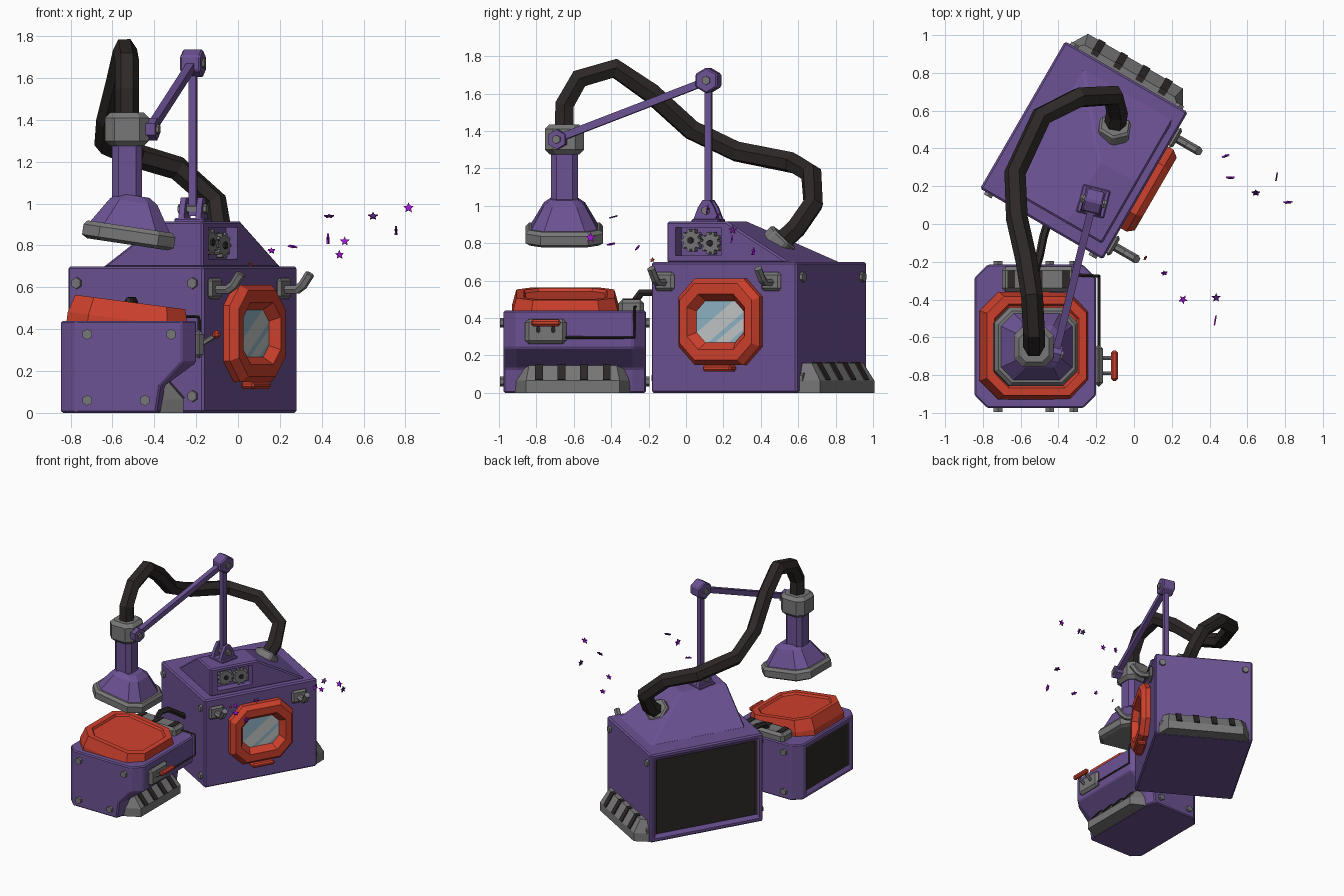
import bpy, bmesh, math
from mathutils import Matrix, Vector

if "Cube" in bpy.data.objects:
    bpy.data.objects.remove(bpy.data.objects["Cube"])

T, I = Matrix.Translation, Matrix.Identity(4)


def R(deg, axis):
    return Matrix.Rotation(math.radians(deg), 4, axis)


def mat(name, *rgb):
    m = bpy.data.materials.new(name)
    m.diffuse_color = (*rgb, 1)
    m.use_nodes = True
    m.node_tree.nodes["Principled BSDF"].inputs["Base Color"].default_value = m.diffuse_color
    return m


PURPLE = mat("purple paint", .15, .085, .295)
RED = mat("red enamel", .62, .052, .026)
GREY = mat("grey metal", .19, .185, .19)
BLACK = mat("black rubber", .026, .021, .020)
GLASS = mat("blue glass", .28, .46, .57)
SHINE = mat("pale glass stripe", .55, .57, .57)
VIOLET = mat("violet spark", .36, .008, .68)
PLUM = mat("plum spark", .10, .012, .19)


def finish(name, bm, mats, mtx=I, bevel=0):
    bmesh.ops.recalc_face_normals(bm, faces=bm.faces)
    bm.transform(mtx)
    me = bpy.data.meshes.new(name)
    bm.to_mesh(me)
    bm.free()
    for m in (mats if isinstance(mats, tuple) else (mats,)):
        me.materials.append(m)
    ob = bpy.data.objects.new(name, me)
    bpy.context.collection.objects.link(ob)
    if bevel:
        b = ob.modifiers.new("edge", 'BEVEL')
        b.width, b.segments, b.limit_method = bevel, 1, 'ANGLE'
    return ob


def loft_bm(rings):
    bm = bmesh.new()
    vs = [[bm.verts.new(p) for p in r] for r in rings]
    for a, b in zip(vs, vs[1:]):
        for i in range(len(a)):
            j = (i + 1) % len(a)
            bm.faces.new((a[i], a[j], b[j], b[i]))
    bm.faces.new(vs[0])
    bm.faces.new(vs[-1])
    return bm


def loft(name, rings, m, mtx=I, bevel=0):
    return finish(name, loft_bm(rings), m, mtx, bevel)


def octo(hx, hy, c, z):
    q = [(hx, hy - c), (hx - c, hy)]
    return [(x, y, z) for x, y in q + [(-x, y) for x, y in q[::-1]]
            + [(-x, -y) for x, y in q] + [(x, -y) for x, y in q[::-1]]]


def rect(x0, x1, y0, y1, z):
    return [(x0, y0, z), (x1, y0, z), (x1, y1, z), (x0, y1, z)]


def box(name, x0, x1, y0, y1, z0, z1, m, mtx=I, bevel=0):
    return loft(name, [rect(x0, x1, y0, y1, z0), rect(x0, x1, y0, y1, z1)], m, mtx, bevel)


def rod(name, p, q, r, n, m, mtx=I, bevel=0):
    p, q = Vector(p), Vector(q)
    d = q - p
    ring = [(r * math.cos((i + .5) * math.tau / n), r * math.sin((i + .5) * math.tau / n)) for i in range(n)]
    return loft(name, [[(x, y, z) for x, y in ring] for z in (0, d.length)], m,
                mtx @ T(p) @ d.to_track_quat('Z', 'Y').to_matrix().to_4x4(), bevel)


def tube(name, pts, r, m, mtx=I, res=1):
    cu = bpy.data.curves.new(name, 'CURVE')
    cu.dimensions, cu.bevel_depth, cu.bevel_resolution, cu.use_fill_caps = '3D', r, res, True
    s = cu.splines.new('POLY')
    s.points.add(len(pts) - 1)
    for sp, p in zip(s.points, pts):
        sp.co = (*(mtx @ Vector(p)), 1)
        sp.radius = 1
    src = bpy.data.objects.new(name + "_path", cu)
    bpy.context.collection.objects.link(src)
    me = bpy.data.meshes.new_from_object(src.evaluated_get(bpy.context.evaluated_depsgraph_get()))
    bpy.data.objects.remove(src)
    me.materials.clear()
    me.materials.append(m)
    me.polygons.foreach_set("use_smooth", [False] * len(me.polygons))
    ob = bpy.data.objects.new(name, me)
    bpy.context.collection.objects.link(ob)
    return ob


def side_panel(bm, border, depth):
    """Recess the big face that looks to -x and colour it with the second material."""
    bm.normal_update()
    bmesh.ops.recalc_face_normals(bm, faces=bm.faces)
    f = max((f for f in bm.faces if f.normal.x < -.95), key=lambda f: f.calc_area())
    bmesh.ops.inset_region(bm, faces=[f], thickness=border)
    bmesh.ops.inset_region(bm, faces=[f], thickness=.008, depth=-depth)
    f.material_index = 1


def vent(name, w, d, h, mtx):
    """Wedge-shaped skirt with four dark slots in its slope."""
    base = lambda z: [(-w, 0, z), (w, 0, z), (w - .06, d, z), (-w + .06, d, z)]
    top = [(-w + .03, 0, h), (w - .03, 0, h), (w - .075, d * .4, h), (-w + .075, d * .4, h)]
    loft(name, [base(0), base(.065), top], GREY, mtx)
    for i in range(4):
        x = (i - 1.5) * w * .39
        sl = [(d * 1.0, .068), (d * .4, h + .002), (d * .1, h + .002), (d * .1, h - .02), (d * .9, .066)]
        sl = [(y + .006, z + (.004 if k < 3 else 0)) for k, (y, z) in enumerate(sl)]
        loft(name + "_slot", [[(x + s, y, z) for y, z in sl] for s in (-.021, .021)], BLACK, mtx)


# ---- large cabinet, turned about z ----
B = T((-.265, .39, 0)) @ R(-30, 'Z')
bm = loft_bm([rect(-.375, .375, -.45, .45, z) for z in (0, .70)])
side_panel(bm, .055, .02)
finish("large_cabinet", bm, (PURPLE, BLACK), B, .022)

hood = loft("cabinet_hood", [rect(-.225, .33, -.38, .38, .695), rect(.10, .33, -.38, -.01, .915)], PURPLE, B, .01)
cutter = box("gear_window_cutter", .265, .45, -.325, -.045, .735, .885, PURPLE, B)
cutter.hide_render = True
cutter.hide_set(True)
cut = hood.modifiers.new("gear window", 'BOOLEAN')
cut.operation, cut.object, cut.solver = 'DIFFERENCE', cutter, 'EXACT'

# gears inside the hood window
for y, z, r in ((-.245, .815, .062), (-.125, .80, .062)):
    ring = [(y + rr * math.cos(a), z + rr * math.sin(a)) for i in range(10) for a0 in [i * math.tau / 10]
            for rr, a in ((r, a0 - .12), (r, a0 + .12), (r * .76, a0 + .2), (r * .76, a0 + .43))]
    loft("gear", [[(x, a, b) for a, b in ring] for x in (.275, .305)], GREY, B)
    rod("gear_axle", (.265, y, z), (.315, y, z), .018, 6, BLACK, B)

# round window on the cabinet
W = B @ T((.375, -.01, .38)) @ Matrix(((0, 0, 1, 0), (1, 0, 0, 0), (0, 1, 0, 0), (0, 0, 0, 1)))
loft("window_frame", [octo(.25, .232, .10, 0), octo(.25, .232, .10, .035), octo(.222, .205, .09, .07),
                      octo(.178, .148, .07, .07), octo(.145, .112, .055, .02)], RED, W)
bm = bmesh.new()
bm.faces.new([bm.verts.new(p) for p in octo(.145, .112, .055, .024)])
n = Vector((-.6, .8, 0))
cuts = (-.12, -.07, -.045, .04)
for s in cuts:
    bmesh.ops.bisect_plane(bm, geom=bm.verts[:] + bm.edges[:] + bm.faces[:], plane_co=n * s, plane_no=n)
for f in bm.faces:
    s = f.calc_center_median().dot(n)
    f.material_index = int(cuts[0] < s < cuts[1] or cuts[2] < s < cuts[3])
finish("window_glass", bm, (GLASS, SHINE), W)
box("window_handle", .375, .445, -.095, .08, .115, .148, RED, B, .01)

# pipes on the cabinet side
for y in (-.36, .30):
    box("pipe_plate", .372, .40, y - .06, y + .06, .545, .645, GREY, B, .015)
    tube("side_pipe", [(.38, y, .59), (.46, y, .59), (.49, y, .61), (.53, y, .665)], .023, GREY, B)

vent("cabinet_vent", .35, .10, .16, B @ T((0, .445, 0)))
for x in (-.32, .32):
    for z in (.08, .62):
        for s in (-1, 1):
            rod("cabinet_bolt", (x, .44 * s, z), (x, .466 * s, z), .027, 6, GREY, B)

# ---- small front unit ----
def unit_ring(y, d):
    return [(-.845 + d, y, 0), (-.845 + d, y, .44), (-.2 - d, y, .44), (-.2 - d, y, .24),
            (-.35 - d * .3, y, .13), (-.37 - d * .3, y, 0)]


bm = loft_bm([unit_ring(-.975, .07), unit_ring(-.905, 0), unit_ring(-.285, 0), unit_ring(-.215, .07)])
side_panel(bm, .05, .015)
finish("front_unit", bm, (PURPLE, BLACK), I, .012)
vent("unit_vent", .31, .115, .145, T((-.375, -.605, 0)) @ R(-90, 'Z'))
for x, z in ((-.72, .375), (-.32, .375), (-.72, .06), (-.445, .06)):
    for y, s in ((-.97, -1), (-.22, 1)):
        rod("unit_bolt", (x, y, z), (x, y + .024 * s, z), .026, 6, GREY)

# tilted lid with a stepped top
loft("unit_lid", [octo(.29, .285, .10, -.09), octo(.29, .285, .10, -.045), octo(.265, .262, .09, .04),
                  octo(.225, .222, .075, .04), octo(.215, .212, .07, .025)],
     RED, T((-.52, -.645, .49)) @ R(7.5, 'Y'))

# rear hinge block with slots, hose and thin cable
box("hinge_block", -.70, -.31, -.36, -.225, .42, .50, GREY, I, .02)
for x in (-.65, -.505, -.36):
    box("hinge_slot", x - .02, x + .02, -.34, -.245, .498, .505, BLACK)
tube("link_hose", [(-.53, -.28, .48), (-.52, -.24, .535), (-.5, -.17, .535), (-.48, -.07, .47), (-.45, .03, .40)], .022, BLACK)
tube("thin_cable", [(-.31, -.27, .46), (-.19, -.275, .46), (-.185, -.275, .44), (-.185, -.275, .295), (-.185, -.65, .295)],
     .008, BLACK, I, 0)

# lever with red grip
box("lever_plate", -.21, -.165, -.86, -.64, .26, .395, GREY, I, .02)
for y in (-.79, -.71):
    rod("lever_rod", (-.18, y, .325), (-.10, y, .375), .012, 6, GREY)
box("lever_grip", -.122, -.084, -.83, -.67, .355, .393, RED, I, .012)

# ---- overhead arm ----
J = T((-.215, .12, 0)) @ R(-14, 'Z')
box("arm_base", -.075, .075, -.075, .075, .905, .93, PURPLE, J, .006)
for s in (-1, 1):
    lug = [(-.072, .92), (.072, .92), (.045, .99), (.02, 1.03), (-.02, 1.03), (-.045, .99)]
    loft("arm_lug", [[(x * s, y, z) for y, z in lug] for x in (.028, .055)], PURPLE, J)
rod("lug_bolt", (-.07, 0, .975), (.07, 0, .975), .024, 6, GREY, J)
rod("arm_post", (0, 0, .94), (0, 0, 1.66), .026, 4, PURPLE, J)
rod("arm_top_joint", (-.05, 0, 1.67), (.05, 0, 1.67), .07, 6, PURPLE, J, .008)
rod("top_joint_bolt", (-.06, 0, 1.67), (.06, 0, 1.67), .024, 6, GREY, J)
rod("arm_beam", (-.215, .12, 1.67), (-.415, -.685, 1.36), .028, 4, PURPLE)
H = T((-.415, -.685, 1.355)) @ R(-14, 'Z')
rod("arm_end_joint", (-.05, 0, 0), (.03, 0, 0), .053, 6, PURPLE, H)
rod("end_joint_bolt", (-.05, 0, 0), (.042, 0, 0), .024, 6, GREY, H)

# ---- hood head over the unit ----
N = T((-.53, -.65, 0))
loft("head_collar", [octo(.08, .08, .035, 1.275), octo(.105, .105, .045, 1.30), octo(.105, .105, .045, 1.41),
                     octo(.08, .08, .035, 1.435)], GREY, N)
loft("head_neck", [octo(.072, .072, .03, .98), octo(.072, .072, .03, 1.29)], PURPLE, N)
K = T((-.522, -.65, .845)) @ R(8.5, 'Y')
loft("head_cone", [octo(.20, .185, .07, .03), octo(.115, .11, .045, .165), octo(.072, .072, .03, .195)], PURPLE, K)
loft("head_rim", [octo(.195, .185, .07, -.04), octo(.222, .207, .08, -.025), octo(.222, .207, .08, .025),
                  octo(.205, .19, .072, .045), octo(.17, .155, .06, .045)], GREY, K)

# ---- large hose ----
tube("large_hose", [(-.53, -.65, 1.40), (-.53, -.65, 1.54), (-.53, -.57, 1.68), (-.54, -.38, 1.735), (-.57, -.19, 1.605),
                    (-.62, .03, 1.405), (-.63, .27, 1.29), (-.49, .57, 1.23), (-.29, .67, 1.17), (-.11, .68, 1.01),
                    (-.09, .59, .88), (-.11, .46, .76)], .058, BLACK)
rod("hose_collar", (-.115, .43, .735), (-.10, .525, .835), .095, 6, GREY, I, .012)

# ---- floating star sparks: position, tilt about x, turn about z, size ----
SPARKS = [(.43, -.51, .83, 90, 80, .028), (.435, -.39, .94, 15, 0, .025), (.26, -.4, .795, 15, 40, .024),
          (.16, -.26, .775, 50, 10, .018), (.06, -.18, .71, 70, 60, .013), (.645, .165, .94, 50, 0, .024),
          (.755, .25, .87, 90, 80, .024), (.485, .36, .755, 80, 20, .022), (.51, .245, .82, 80, 0, .023),
          (.815, .115, .98, 80, 5, .026)]
for k, (x, y, z, tilt, turn, r) in enumerate(SPARKS):
    star = [(q * math.sin(i * math.pi / 5), q * math.cos(i * math.pi / 5)) for i in range(10)
            for q in [r if i % 2 == 0 else r * .45]]
    c = RED if k == 4 else (PLUM if k in (1, 5, 6) else VIOLET)
    loft("star_spark", [[(a, b, h) for a, b in star] for h in (-.004, .004)], c,
         T((x, y, z)) @ R(turn, 'Z') @ R(tilt, 'X'))
